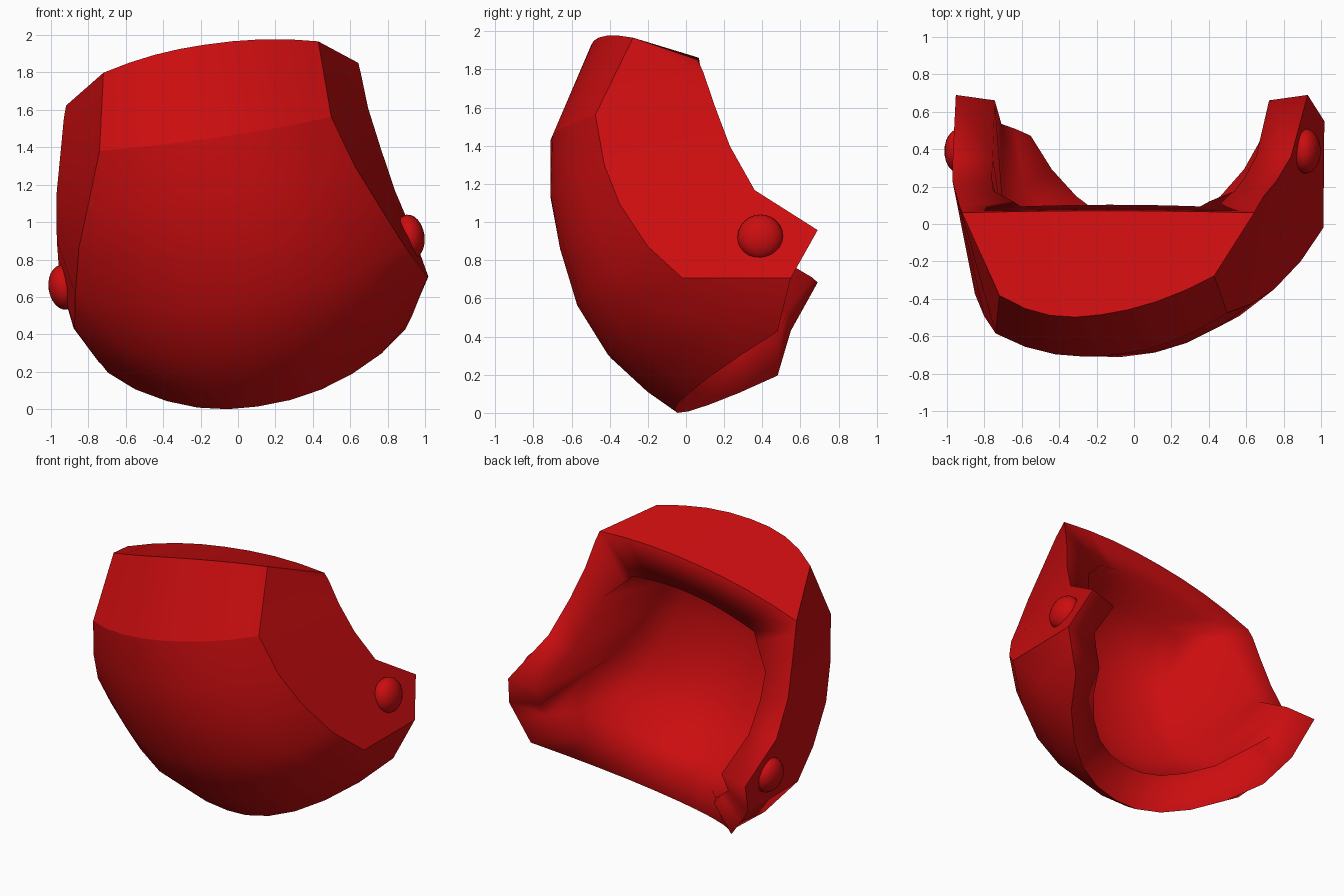
import bpy, bmesh
from math import radians
from mathutils import Matrix, Vector

cube = bpy.data.objects.get("Cube")
if cube:
    bpy.data.objects.remove(cube, do_unlink=True)

# One red for everything
red = bpy.data.materials.new("red")
red.use_nodes = True
red.diffuse_color = (0.6, 0.004, 0.005, 1)
red.node_tree.nodes["Principled BSDF"].inputs["Base Color"].default_value = red.diffuse_color

# The whole shell leans slightly sideways
LEAN = (Matrix.Translation((-0.01, 0, 0.8)) @ Matrix.Rotation(radians(-8.3), 4, "Y")
        @ Matrix.Translation((0, 0, -0.8)))

# Profiles from the top back edge, over the brow, down to the bottom rim
centre = [(0, .07, 1.83), (0, -.485, 1.96), (0, -.70, 1.46), (0, -.71, 1.15), (0, -.66, .86),
          (0, -.57, .56), (0, -.41, .3), (0, -.22, .12), (0, -.06, .005)]
plate_front = [(.78, .06, 1.745), (.58, -.33, 1.89), (.61, -.53, 1.48), (.70, -.46, 1.2),
               (.79, -.36, .98), (.88, -.2, .74), (.96, -.02, .56), (.85, .17, .36), (.67, .28, .19)]
plate_back = [(.78, .06, 1.745), (.79, .09, 1.68), (.81, .15, 1.5), (.85, .23, 1.28),
              (.89, .36, 1.04), (.935, .69, .82), (.965, .55, .56), (.9, .52, .45), (.81, .48, .3)]
STEPS = (0.25, 0.5, 0.75, 1)


def half_row(c, front, back):
    """Points from beside the middle round to the back of one side."""
    pts = []
    for t in STEPS:
        k = t ** 2.2
        pts.append(Vector((front[0] * t, c[1] + (front[1] - c[1]) * k,
                           c[2] + (front[2] - c[2]) * k)))
    return pts + [Vector(back)]


def mirrored(p):
    return Vector((-p.x, p.y, p.z))


def twist(p):
    """The two sides differ a little in bulge, and the brow is turned."""
    if p.x > 0:
        wide = 1 + 0.04 * min(((p.z - 1.25) / 0.65) ** 2, 1)
    else:
        wide = 1.06 - 0.06 * min(((p.z - 1.25) / 0.5) ** 2, 1.9)
    y = p.y
    if y < 0:
        y *= 1 - 0.25 * p.x * max(p.z - 0.8, 0)
    return Vector((p.x * wide, y, p.z))


def inward(p):
    """Matching point on the inside of the thick wall."""
    narrow = 0.78
    if p.y > 0:
        narrow -= 0.7 * max(p.z - 1.5, 0)
    y = p.y * (0.8 if p.y < 0 else 0.9) + 0.04
    z = 0.8 + (p.z - 0.8) * (0.8 if p.z > 0.8 else 0.68)
    return Vector((p.x * narrow, y, z))


def finish(bm, name):
    bmesh.ops.recalc_face_normals(bm, faces=bm.faces)
    for f in bm.faces:
        f.smooth = True
    mesh = bpy.data.meshes.new(name)
    bm.to_mesh(mesh)
    bm.free()
    mesh.materials.append(red)
    obj = bpy.data.objects.new(name, mesh)
    bpy.context.collection.objects.link(obj)
    return obj


def build_shell():
    bm = bmesh.new()
    rows = []
    for c, f, b in zip(centre, plate_front, plate_back):
        half = half_row(c, f, b)
        rows.append([mirrored(p) for p in reversed(half)] + [Vector(c)] + half)
    outer = [[bm.verts.new(LEAN @ twist(p)) for p in r] for r in rows]
    inner = [[bm.verts.new(LEAN @ twist(inward(p))) for p in r] for r in rows]
    last, end = len(rows) - 1, len(rows[0]) - 1

    # Outer and inner walls
    for grid in (outer, inner):
        for i in range(last):
            for j in range(end):
                bm.faces.new((grid[i][j], grid[i][j + 1], grid[i + 1][j + 1], grid[i + 1][j]))

    def crease(a, b):
        bm.edges.get((a, b)).smooth = False

    # Rim joining the two walls, crisp outside and soft inside
    loop = [(0, j) for j in range(end)] + [(i, end) for i in range(last)]
    loop += [(last, j) for j in range(end, 0, -1)] + [(i, 0) for i in range(last, 0, -1)]
    for (a, b), (c, d) in zip(loop, loop[1:] + loop[:1]):
        bm.faces.new((outer[a][b], outer[c][d], inner[c][d], inner[a][b]))
        crease(outer[a][b], outer[c][d])

    # Crisp brow lines and side plate outlines
    for i in (1, 2):
        for j in range(1, end - 1):
            crease(outer[i][j], outer[i][j + 1])
    for j in (1, end - 1):
        for i in range(6):
            crease(outer[i][j], outer[i + 1][j])
    crease(outer[6][0], outer[6][1])
    crease(outer[6][end - 1], outer[6][end])

    bmesh.ops.remove_doubles(bm, verts=bm.verts, dist=0.0005)
    return finish(bm, "shell")


def build_rivet(side, name):
    bm = bmesh.new()
    place = Matrix.Translation((side * 0.935, 0.39, 0.785)) @ Matrix.Diagonal((0.08, 0.12, 0.12, 1))
    turn = Matrix.Rotation(radians(90), 4, "Y")
    bmesh.ops.create_uvsphere(bm, u_segments=24, v_segments=12, radius=1,
                              matrix=LEAN @ place @ turn)
    return finish(bm, name)


parts = [build_shell(), build_rivet(1, "left_rivet"), build_rivet(-1, "right_rivet")]

# Rest the model on the ground
lowest = min(v.co.z for o in parts for v in o.data.vertices)
for o in parts:
    o.data.transform(Matrix.Translation((0, 0, -lowest)))
